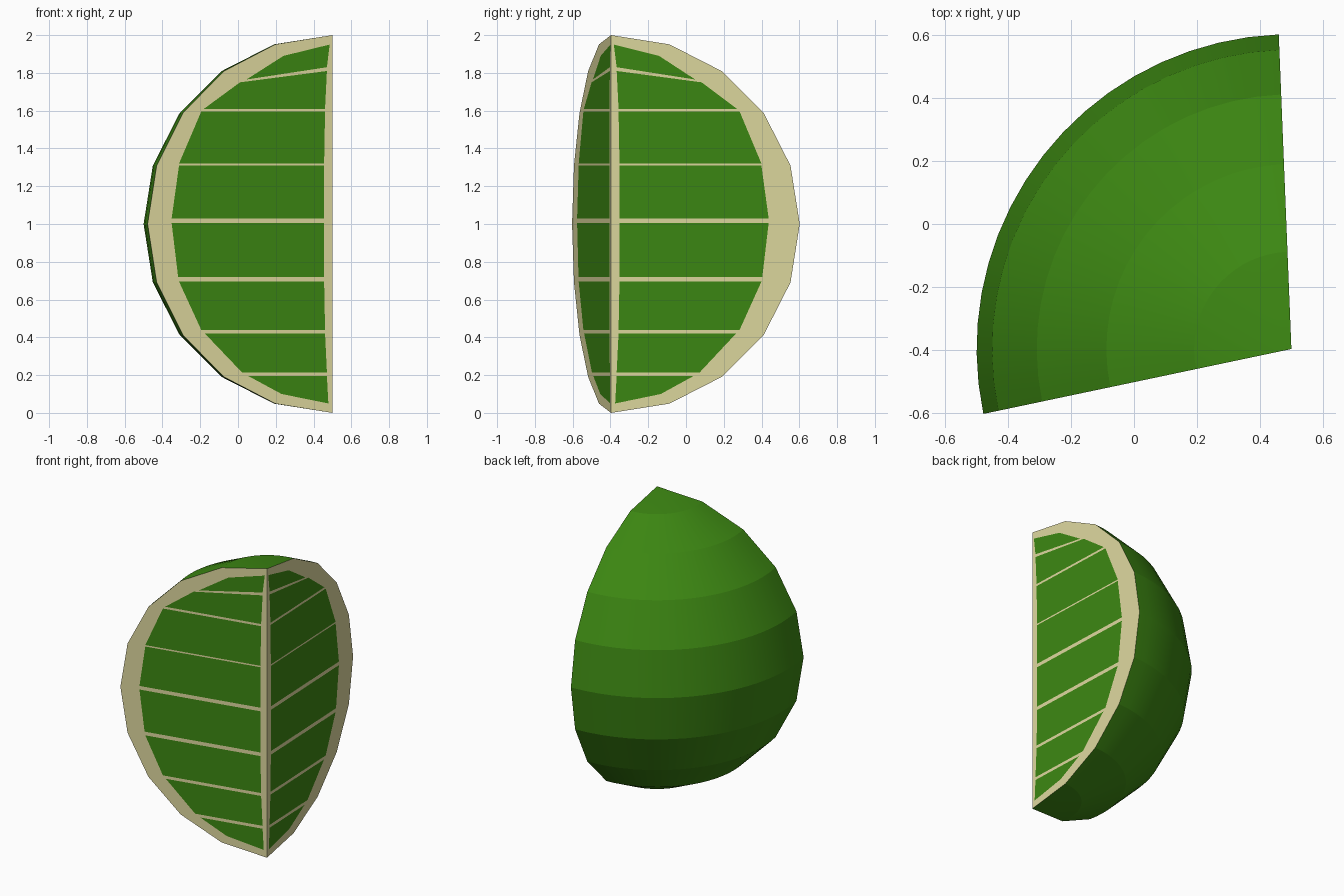
import bpy, bmesh
from math import sin, cos, radians, pi

if "Cube" in bpy.data.objects:
    bpy.data.objects.remove(bpy.data.objects["Cube"])

AXIS = (0.5, -0.397)          # the wedge's inner edge
A0, A1 = 92.3, 191.9          # directions of the two cut faces
RINGS, STEPS = 10, 18


def material(name, rgb):
    m = bpy.data.materials.new(name)
    m.diffuse_color = (*rgb, 1)
    m.use_nodes = True
    m.node_tree.nodes["Principled BSDF"].inputs["Base Color"].default_value = m.diffuse_color
    return m


GREEN = material("green", (0.045, 0.24, 0.006))
CREAM = material("cream", (0.72, 0.68, 0.34))


def point(u, z, deg):
    a = radians(deg)
    return (AXIS[0] + u * cos(a), AXIS[1] + u * sin(a), z)


def ring(i):
    t = pi * i / RINGS
    return sin(t), 1 - cos(t)


def finish(bm, name, mats):
    me = bpy.data.meshes.new(name)
    bm.to_mesh(me)
    bm.free()
    ob = bpy.data.objects.new(name, me)
    bpy.context.collection.objects.link(ob)
    for m in mats:
        me.materials.append(m)
    return ob


# Rind: part of a ten-ring sphere
bm = bmesh.new()
grid = [[bm.verts.new(point(*ring(i), A0 + (A1 - A0) * j / STEPS))
         for j in range(STEPS + 1)] for i in range(RINGS + 1)]
for lo, hi in zip(grid, grid[1:]):
    for j in range(STEPS):
        bm.faces.new((lo[j], lo[j + 1], hi[j + 1], hi[j]))
bmesh.ops.remove_doubles(bm, verts=bm.verts, dist=1e-4)
for f in bm.faces:
    f.normal_update()
    c = f.calc_center_median()
    if f.normal.x * (c.x - AXIS[0]) + f.normal.y * (c.y - AXIS[1]) + f.normal.z * (c.z - 1) < 0:
        f.normal_flip()
rind = finish(bm, "rind", [GREEN])
bpy.context.view_layer.objects.active = rind
rind.select_set(True)
bpy.ops.object.shade_smooth_by_angle(angle=radians(10))

# Per ring: (u inner, z inner low, z inner high, u outer low, u outer high, z outer low, z outer high)
PANELS = [
    (.022, .05, .05, .275, .275, .10, .10),
    (.03, .195, .215, .455, .49, .195, .215),
    (.04, .42, .44, .69, .71, .42, .44),
    (.045, .695, .72, .83, .835, .695, .72),
    (.045, 1.005, 1.03, .87, .87, 1.005, 1.03),
    (.045, 1.31, 1.32, .83, .83, 1.31, 1.32),
    (.04, 1.595, 1.61, .71, .695, 1.595, 1.61),
    (.03, 1.81, 1.83, .50, .465, 1.75, 1.765),
    (.015, 1.95, 1.95, .265, .265, 1.89, 1.89),
]


# Cut faces: flush green flesh panels in a cream pith border
def cut_face(name, deg, scale, flip):
    bm = bmesh.new()

    def v(u, z):
        return bm.verts.new(point(u, z, deg))

    def face(vs, mat):
        vs = list(dict.fromkeys(vs))
        f = bm.faces.new(vs[::-1] if flip else vs)
        f.material_index = mat

    rows = []
    for i, (ui, zl, zh, ol, oh, pl, ph) in enumerate(PANELS, 1):
        r, z = ring(i)
        axis, outer = v(0, z), v(r, z)
        il, o_l = v(ui, zl), v(ol * scale, pl)
        ih, o_h = (il, o_l) if zl == zh else (v(ui, zh), v(oh * scale, ph))
        rows.append((axis, outer, il, o_l, ih, o_h))
        if zl != zh:
            face((axis, il, o_l, outer, o_h, ih), 1)
    for a, b in zip(rows, rows[1:]):
        face((a[0], a[4], b[2], b[0]), 1)
        face((a[4], a[5], b[3], b[2]), 0)
        face((a[5], a[1], b[1], b[3]), 1)
    lo, hi = rows[0], rows[-1]
    face((v(0, 0), lo[1], lo[3], lo[2], lo[0]), 1)
    face((v(0, 2), hi[0], hi[4], hi[5], hi[1]), 1)
    finish(bm, name, [GREEN, CREAM])


cut_face("right_cut_face", A0, 0.96, False)
cut_face("front_cut_face", A1, 1.0, True)
